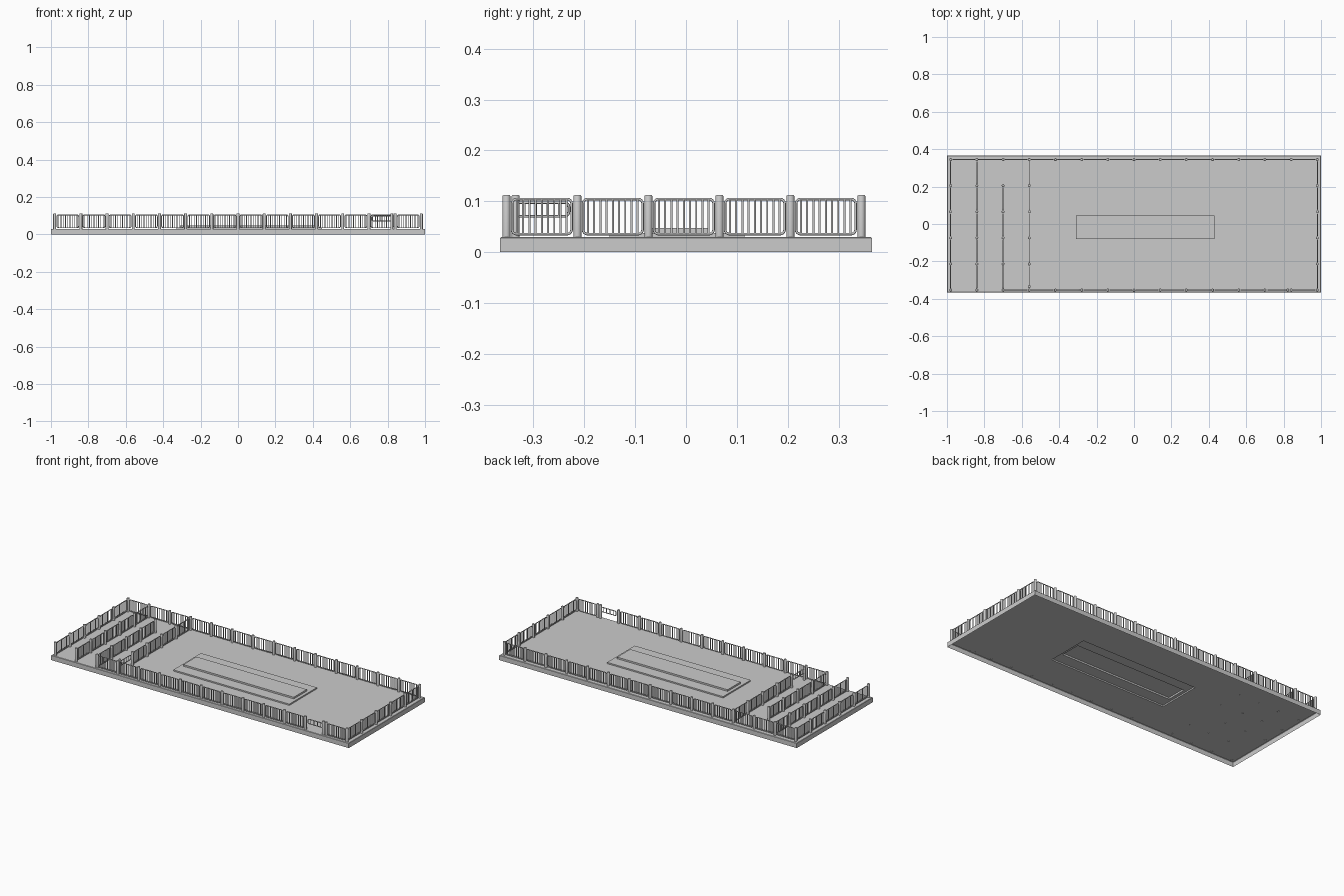
import bpy, bmesh, math
from mathutils import Matrix, Vector

if "Cube" in bpy.data.objects:
    bpy.data.objects.remove(bpy.data.objects["Cube"])

DECK = 0.03            # deck top
PITCH_X = 0.14         # post spacing along x
PITCH_Y = 0.1395       # post spacing along y
X0, Y0, Y1 = -0.98, -0.353, 0.3445


def mesh_from(bm, name):
    bmesh.ops.recalc_face_normals(bm, faces=bm.faces)
    me = bpy.data.meshes.new(name)
    bm.to_mesh(me)
    bm.free()
    return me


def add(name, me, loc=(0, 0, 0), rot=0.0):
    ob = bpy.data.objects.new(name, me)
    ob.location = loc
    ob.rotation_euler.z = rot
    bpy.context.collection.objects.link(ob)
    return ob


def cylinder(bm, x, z0, z1, r, sides):
    return bmesh.ops.create_cone(
        bm, cap_ends=True, segments=sides, radius1=r, radius2=r, depth=z1 - z0,
        matrix=Matrix.Translation((x, 0, (z0 + z1) / 2)))['verts']


def rounded_frame(bm, w, z0, z1, corner, r, sides=8):
    """Closed round tube following a rounded rectangle in the xz plane."""
    rings = []
    for i, (sx, sz) in enumerate([(1, 1), (-1, 1), (-1, -1), (1, -1)]):
        cx = sx * (w / 2 - r - corner)
        cz = (z1 - r - corner) if sz > 0 else (z0 + r + corner)
        for k in range(5):
            a = (i + k / 4) * math.pi / 2
            out = Vector((math.cos(a), 0, math.sin(a)))
            c = Vector((cx, 0, cz)) + out * corner
            ring = []
            for s in range(sides):
                t = s * 2 * math.pi / sides
                ring.append(bm.verts.new(c + out * r * math.cos(t) + Vector((0, r * math.sin(t), 0))))
            rings.append(ring)
    for a, b in zip(rings, rings[1:] + rings[:1]):
        for s in range(sides):
            n = (s + 1) % sides
            bm.faces.new((a[s], a[n], b[n], b[s]))


def panel_mesh(name, w, z0, z1, bars, corner):
    bm = bmesh.new()
    rounded_frame(bm, w, z0, z1, corner, 0.0025)
    for i in range(bars):
        x = -w / 2 + w * (i + 1) / (bars + 1)
        cylinder(bm, x, z0 + 0.003, z1 - 0.003, 0.0022, 6)
    for f in bm.faces:
        f.smooth = len(f.verts) == 4
    return mesh_from(bm, name)


# Hollow deck with the two-step raised platform, open underneath
bm = bmesh.new()
levels = [  # x centre, y centre, width, depth, z
    (0, 0, 2.0, 0.73, 0), (0, 0, 2.0, 0.73, DECK - 0.002), (0, 0, 1.996, 0.726, DECK),
    (0.06, -0.0175, 0.78, 0.265, DECK), (0.06, -0.0175, 0.78, 0.265, 0.038),
    (0.06, -0.0175, 0.742, 0.125, 0.038), (0.06, -0.0175, 0.742, 0.125, 0.048)]
prev = None
for cx, cy, w, d, z in levels:
    ring = [bm.verts.new((cx + sx * w / 2, cy + sy * d / 2, z))
            for sx, sy in ((-1, -1), (1, -1), (1, 1), (-1, 1))]
    if prev:
        for i in range(4):
            j = (i + 1) % 4
            bm.faces.new((prev[i], prev[j], ring[j], ring[i]))
    prev = ring
bm.faces.new(prev)
add("deck", mesh_from(bm, "deck"))

# Shared fence parts
panel = panel_mesh("fence_panel", 0.122, 0.033, 0.107, 9, 0.009)
gate = panel_mesh("gate_panel", 0.112, 0.068, 0.1, 4, 0.009)
bm = bmesh.new()
cylinder(bm, 0, DECK - 0.001, 0.112, 0.0078, 12)
top = [e for e in bm.edges if all(v.co.z > 0.11 for v in e.verts)]
bmesh.ops.bevel(bm, geom=top, offset=0.002, segments=2, affect='EDGES', profile=0.5)
for f in bm.faces:
    f.smooth = len(f.verts) == 4
post = mesh_from(bm, "fence_post")

placed = set()


def add_post(x, y):
    key = (round(x, 2), round(y, 2))
    if key not in placed:
        placed.add(key)
        add("fence_post", post, (x, y, 0))


def fence(name, x, y, count, along_y=False, gate_at=None):
    """Run of posts and panels; the gate bay is open with a half-height gate."""
    dx, dy = (0, PITCH_Y) if along_y else (PITCH_X, 0)
    rot = math.pi / 2 if along_y else 0
    for i in range(count + 1):
        add_post(x + dx * i, y + dy * i)
        if i < count:
            is_gate = i == gate_at
            mid = (x + dx * (i + 0.5), y + dy * (i + 0.5), 0)
            add(name + ("_gate" if is_gate else "_panel"), gate if is_gate else panel, mid, rot)


# Perimeter: the front is open at the left end
fence("back_fence", X0, Y1, 14)
fence("front_fence", X0 + 2 * PITCH_X, Y0, 12, gate_at=10)
fence("left_fence", X0, Y0, 5, True)
fence("right_fence", 0.98, Y0, 5, True)

# Queue lanes
fence("lane_fence_a", X0 + PITCH_X, Y0, 5, True)
fence("lane_fence_b", X0 + 2 * PITCH_X, Y0, 4, True)
fence("lane_fence_c", X0 + 3 * PITCH_X, Y0, 5, True, gate_at=0)

# Extra gate hinge posts
add_post(X0 + 3 * PITCH_X, -0.335)
add_post(0.822, Y0)
